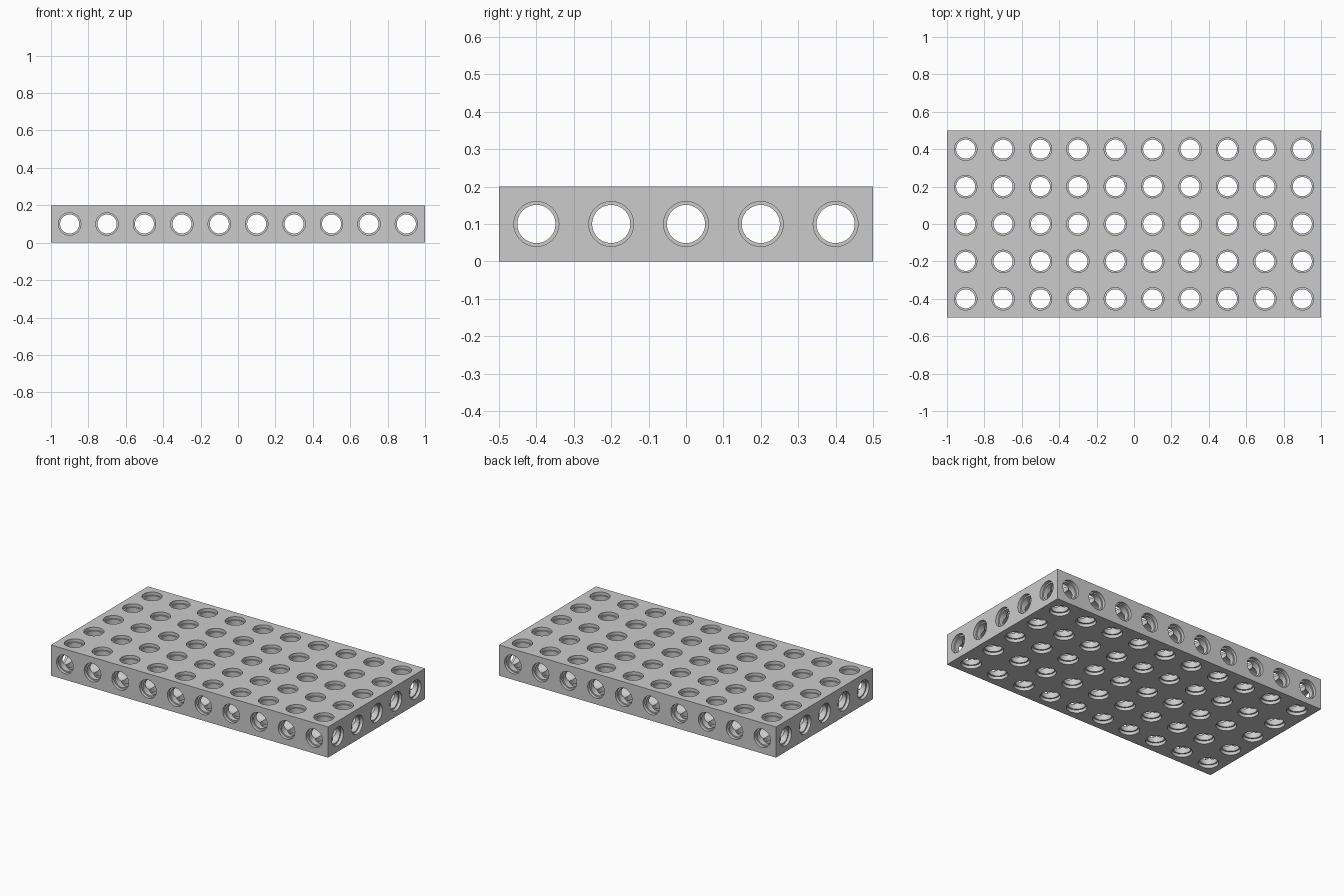
import bpy
import bmesh
import math
from mathutils import Matrix, Vector

default = bpy.data.objects.get("Cube")
if default:
    bpy.data.objects.remove(default, do_unlink=True)

PITCH = 0.2                  # size of one cell
CELLS = (10, 5, 1)           # cells along x, y, z
SIZE = Vector(CELLS) * PITCH
BORE, RECESS, DEPTH = 0.051, 0.06, 0.02
SEGMENTS = 48

grey = bpy.data.materials.new("light grey")
grey.use_nodes = True
colour = (0.6, 0.6, 0.6, 1.0)
grey.diffuse_color = colour
grey.node_tree.nodes["Principled BSDF"].inputs["Base Color"].default_value = colour


def make_object(name, bm):
    bmesh.ops.recalc_face_normals(bm, faces=bm.faces)
    mesh = bpy.data.meshes.new(name)
    bm.to_mesh(mesh)
    bm.free()
    mesh.materials.append(grey)
    obj = bpy.data.objects.new(name, mesh)
    bpy.context.collection.objects.link(obj)
    return obj


def add_stepped_rod(bm, length, matrix):
    """Closed rod along local z, thicker at both ends."""
    end, step = length / 2 + 0.05, length / 2 - DEPTH
    profile = [(-end, RECESS), (-step, RECESS), (-step, BORE),
               (step, BORE), (step, RECESS), (end, RECESS)]
    rings = []
    for z, radius in profile:
        ring = []
        for i in range(SEGMENTS):
            a = math.tau * (i + 0.5) / SEGMENTS
            point = Vector((radius * math.cos(a), radius * math.sin(a), z))
            ring.append(bm.verts.new(matrix @ point))
        rings.append(ring)
    for low, high in zip(rings, rings[1:]):
        for i in range(SEGMENTS):
            j = (i + 1) % SEGMENTS
            bm.faces.new((low[i], low[j], high[j], high[i]))
    bm.faces.new(rings[0][::-1])
    bm.faces.new(rings[-1])


def cell_centre(axis, index):
    return (index + 0.5) * PITCH - SIZE[axis] / 2


def make_cutter(axis):
    """One rod for every row of cells along the axis."""
    turn = (Matrix.Rotation(math.pi / 2, 4, 'Y'),
            Matrix.Rotation(math.pi / 2, 4, 'X'),
            Matrix.Identity(4))[axis]
    u, v = [a for a in range(3) if a != axis]
    bm = bmesh.new()
    for i in range(CELLS[u]):
        for j in range(CELLS[v]):
            place = Vector((0, 0, 0))
            place[u], place[v] = cell_centre(u, i), cell_centre(v, j)
            place.z += SIZE.z / 2
            add_stepped_rod(bm, SIZE[axis], Matrix.Translation(place) @ turn)
    cutter = make_object("hole_cutter_" + "xyz"[axis], bm)
    cutter.hide_render = True
    return cutter


# Solid block
bm = bmesh.new()
bmesh.ops.create_cube(bm, size=1)
bmesh.ops.scale(bm, vec=SIZE, verts=bm.verts)
bmesh.ops.translate(bm, vec=(0, 0, SIZE.z / 2), verts=bm.verts)
block = make_object("perforated_block", bm)

bpy.ops.object.select_all(action='DESELECT')
block.select_set(True)
bpy.context.view_layer.objects.active = block

# Recessed through holes along each axis
for axis in range(3):
    cutter = make_cutter(axis)
    cut = block.modifiers.new("holes", 'BOOLEAN')
    cut.operation = 'DIFFERENCE'
    cut.solver = 'MANIFOLD'
    cut.object = cutter
    bpy.ops.object.modifier_apply(modifier=cut.name)
    bpy.data.objects.remove(cutter, do_unlink=True)

bpy.ops.object.shade_smooth_by_angle(angle=math.radians(25))
